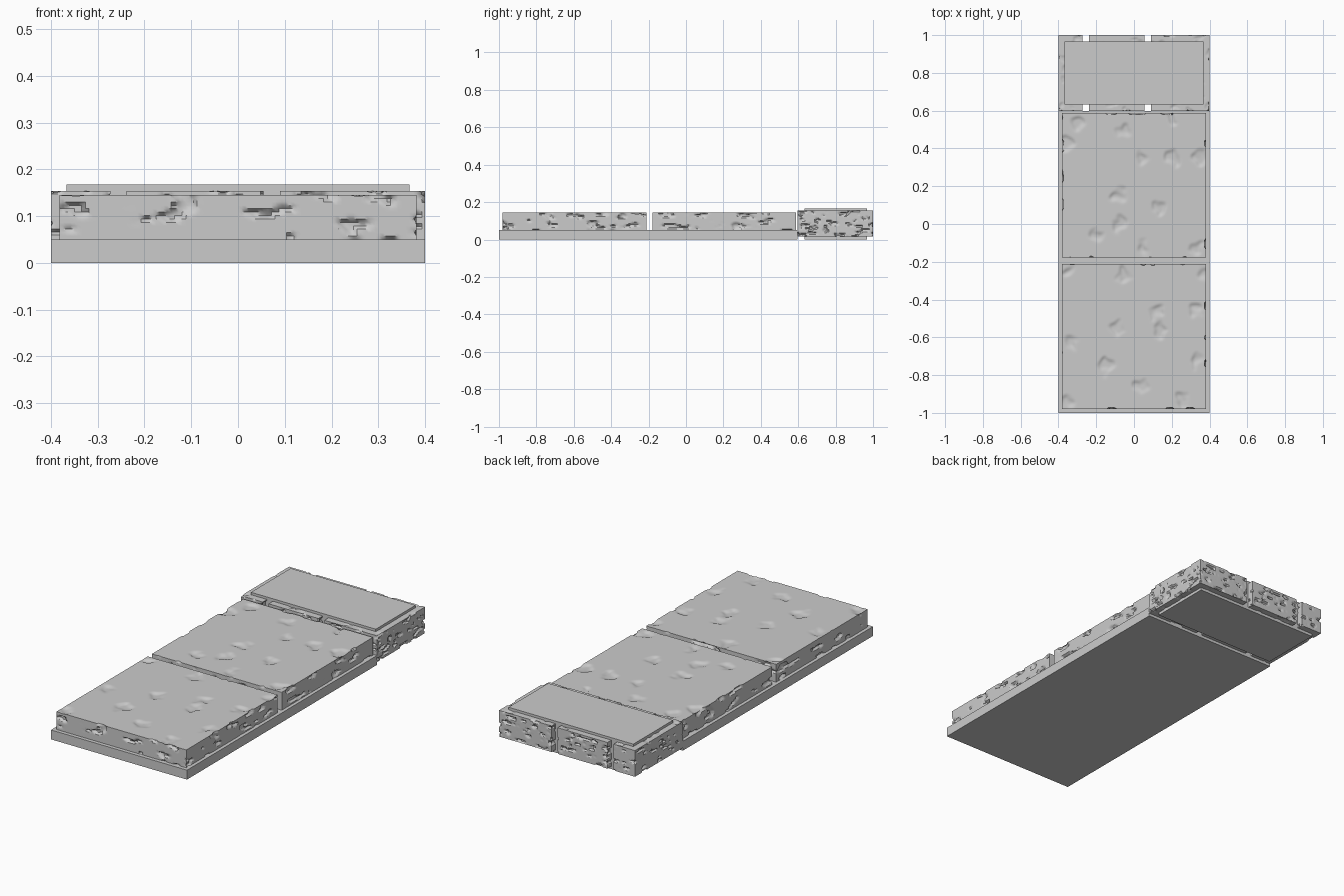
import bpy, bmesh, math
from mathutils import Vector, noise

cube = bpy.data.objects.get("Cube")
if cube:
    bpy.data.objects.remove(cube, do_unlink=True)

stone = bpy.data.materials.new("grey_stone")
stone.use_nodes = True
GREY = (0.6, 0.6, 0.6, 1)
stone.diffuse_color = GREY
stone.node_tree.nodes["Principled BSDF"].inputs["Base Color"].default_value = GREY


def smoothstep(low, high, v):
    t = min(max((v - low) / (high - low), 0), 1)
    return t * t * (3 - 2 * t)


def block(name, low, high, step=None, wear=None):
    """Box between two corners, optionally gridded and worn inward by wear(point, normal)."""
    low, high = Vector(low), Vector(high)
    size = high - low
    bm = bmesh.new()
    bmesh.ops.create_cube(bm, size=1)
    for v in bm.verts:
        v.co = (low + high) / 2 + v.co * size
    if step:
        for axis in range(3):
            along = [e for e in bm.edges
                     if abs((e.verts[0].co - e.verts[1].co)[axis]) > size[axis] / 2]
            bmesh.ops.subdivide_edges(bm, edges=along, cuts=round(size[axis] / step),
                                      use_grid_fill=True)
        for v in bm.verts:
            start = v.co.copy()
            for axis in range(3):
                for side, limit in ((-1, low), (1, high)):
                    if abs(start[axis] - limit[axis]) < step / 10:
                        v.co[axis] -= side * wear(start, axis, side)
    bmesh.ops.recalc_face_normals(bm, faces=bm.faces)
    mesh = bpy.data.meshes.new(name)
    bm.to_mesh(mesh)
    bm.free()
    mesh.materials.append(stone)
    obj = bpy.data.objects.new(name, mesh)
    bpy.context.collection.objects.link(obj)
    if step:
        bpy.ops.object.select_all(action='DESELECT')
        obj.select_set(True)
        bpy.context.view_layer.objects.active = obj
        bpy.ops.object.shade_smooth_by_angle(angle=math.radians(40))
    return obj


# Shallow hollows on the slab tops
HOLLOWS = [(-.3, .53), (.2, .56), (.04, .35), (.2, .35), (-.08, .15), (.13, .08),
           (-.2, -.05), (-.08, 0), (.05, -.13), (.33, -.13), (-.35, .43), (-.05, .5),
           (.35, .35), (-.35, -.25), (-.05, -.27), (.33, -.45), (.15, -.57), (.12, -.46),
           (-.33, -.63), (-.15, -.75), (.03, -.87), (.33, -.73), (-.35, -.95),
           (-.1, -.55), (.25, -.95), (.37, -.26)]


def chips(p, scale, depth):
    q = Vector((p.x * scale, p.y * scale, p.z * scale * 2.6))
    q += noise.noise_vector(q * 2) * 0.3
    return depth * smoothstep(0.24, 0.42, noise.noise(q))


def slab_wear(p, axis, side):
    if axis < 2:
        return chips(p, 13, 0.012)
    if side < 0:
        return 0
    # Irregular outlines come from warping the sample point
    warp = noise.noise_vector(p * 18) * 0.035
    x, y = p.x + warp.x, p.y + warp.y
    near = min(math.hypot(x - a, (y - b) * 0.85) for a, b in HOLLOWS)
    return 0.008 * (1 - smoothstep(0.012, 0.042, near))


def brick_wear(p, axis, side):
    return chips(p, 24, 0.009) if axis < 2 else chips(p, 24, 0.004)


# Base plinth and the two worn paving slabs
block("base_plinth", (-.4, -1, 0), (.4, .597, .05))
block("front_slab", (-.382, -.98, .05), (.382, -.212, .145), .008, slab_wear)
block("middle_slab", (-.382, -.178, .05), (.382, .588, .145), .008, slab_wear)

# Smooth core showing above and below the row of bricks
block("end_core", (-.367, .633, 0), (.367, .967, .167))
for name, left, right in (("right_brick", -.4, -.273), ("middle_brick", -.238, .055),
                          ("left_brick", .09, .4)):
    block(name, (left, .597, .015), (right, 1, .154), .0065, brick_wear)
